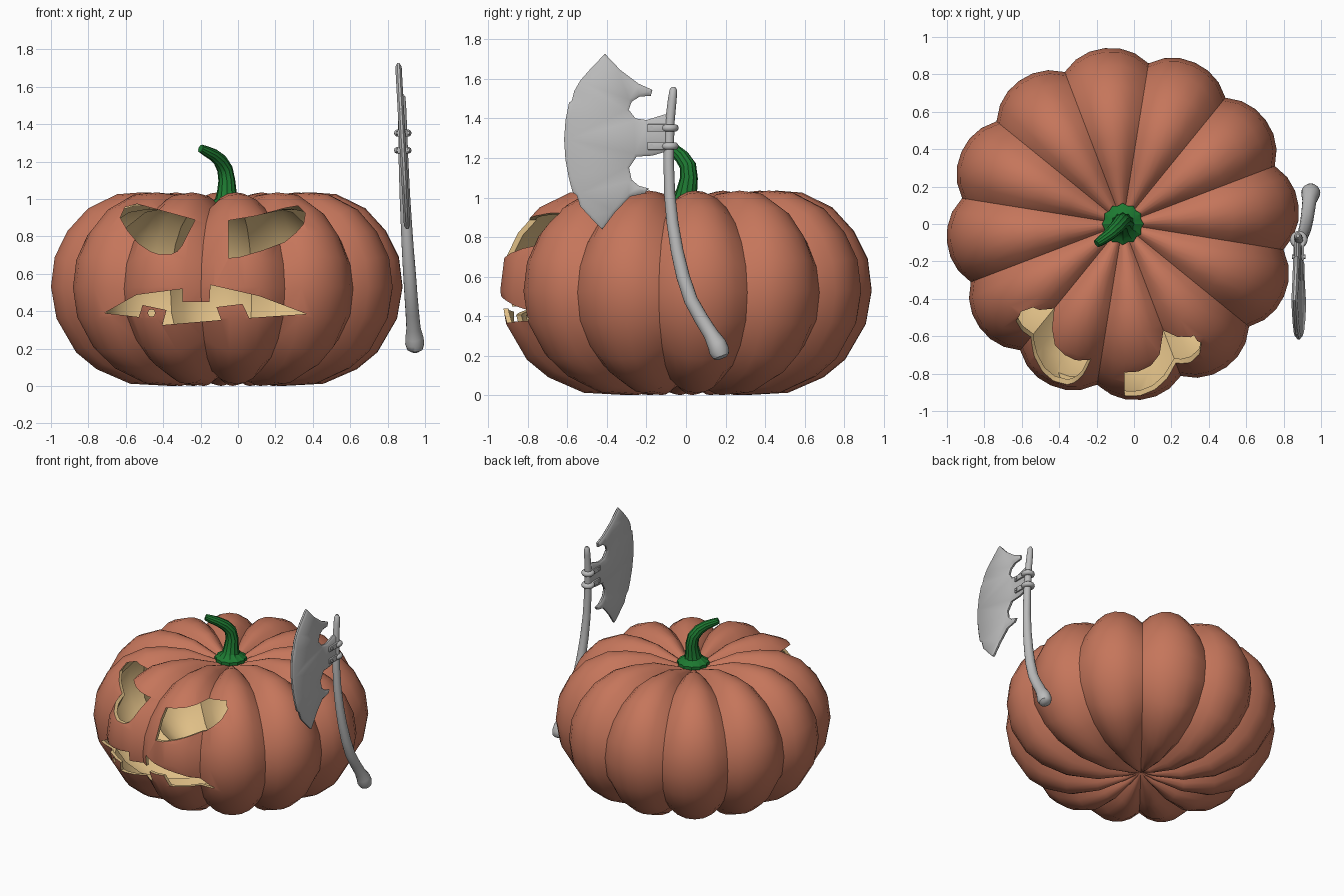
import bpy, bmesh, math
from mathutils import Vector

if "Cube" in bpy.data.objects:
    bpy.data.objects.remove(bpy.data.objects["Cube"])


def material(name, rgb):
    m = bpy.data.materials.new(name)
    m.diffuse_color = (*rgb, 1)
    m.use_nodes = True
    m.node_tree.nodes["Principled BSDF"].inputs["Base Color"].default_value = m.diffuse_color
    return m


ORANGE = material("pumpkin_orange", (0.56, 0.18, 0.105))
TAN = material("flesh_tan", (0.74, 0.52, 0.24))
GREEN = material("stem_green", (0.012, 0.19, 0.03))
GREY = material("axe_grey", (0.5, 0.5, 0.5))


def add_object(name, bm, mats, angle=35, recalc=True):
    if recalc:
        bmesh.ops.recalc_face_normals(bm, faces=bm.faces)
    me = bpy.data.meshes.new(name)
    bm.to_mesh(me)
    bm.free()
    ob = bpy.data.objects.new(name, me)
    bpy.context.collection.objects.link(ob)
    for m in mats:
        me.materials.append(m)
    smooth(ob, angle)
    return ob


def smooth(ob, angle):
    bpy.ops.object.select_all(action='DESELECT')
    ob.select_set(True)
    bpy.context.view_layer.objects.active = ob
    bpy.ops.object.shade_smooth_by_angle(angle=math.radians(angle))


def bridge(bm, a, b):
    n = len(a)
    for i in range(n):
        bm.faces.new((a[i], a[(i + 1) % n], b[(i + 1) % n], b[i]))


def tube(name, path, mat, sides=16, groove=1.0, angle=40):
    """Tube through (x, y, z, radius) points; odd sides can be pulled in as grooves."""
    bm = bmesh.new()
    pts = [Vector(p[:3]) for p in path]
    rings = []
    for k, p in enumerate(pts):
        d = pts[min(k + 1, len(pts) - 1)] - pts[max(k - 1, 0)]
        q = Vector((0, 0, 1)).rotation_difference(d.normalized())
        ring = []
        for i in range(sides):
            a = 2 * math.pi * i / sides
            r = path[k][3] * (groove if i % 2 else 1)
            ring.append(bm.verts.new(p + q @ Vector((r * math.cos(a), r * math.sin(a), 0))))
        rings.append(ring)
    for a, b in zip(rings, rings[1:]):
        bridge(bm, a, b)
    bm.faces.new(rings[0])
    bm.faces.new(rings[-1])
    return add_object(name, bm, [mat], angle)


# Pumpkin shell: twelve lobes between a ridge profile and a valley profile (r, z)
CX, LOBES, SEG = -0.06, 12, 6
RIDGE = [(.10, .945), (.30, 1.02), (.46, 1.035), (.59, 1.025), (.745, .95), (.855, .83), (.925, .69),
         (.945, .53), (.915, .36), (.81, .18), (.70, .09), (.52, .012), (.30, 0), (.10, .05)]
VALLEY = [(.10, .925), (.30, .965), (.45, .97), (.57, .95), (.70, .87), (.79, .77), (.85, .65),
          (.87, .52), (.85, .38), (.77, .25), (.66, .15), (.50, .08), (.30, .06), (.10, .08)]

bm = bmesh.new()
rings = []
for (r1, z1), (r0, z0) in zip(RIDGE, VALLEY):
    ring = []
    for i in range(LOBES * SEG):
        a = math.radians(20.9) + 2 * math.pi * i / (LOBES * SEG)
        u = abs((i % SEG) / SEG * 2 - 1)
        w = 1 - u ** 2.2
        r, z = r0 + (r1 - r0) * w, z0 + (z1 - z0) * w
        ring.append(bm.verts.new((CX + r * math.cos(a), r * math.sin(a), z)))
    rings.append(ring)
for a, b in zip(rings, rings[1:]):
    bridge(bm, a, b)
for ring, z in ((rings[0], .92), (rings[-1], .09)):
    pole = bm.verts.new((CX, 0, z))
    for i in range(len(ring)):
        bm.faces.new((ring[i], ring[(i + 1) % len(ring)], pole))
bmesh.ops.recalc_face_normals(bm, faces=bm.faces)
bm.normal_update()

# Inner tan surface: the same skin moved inwards and turned over
outer = list(bm.verts)
inner = {v: bm.verts.new(v.co - v.normal * 0.025) for v in outer}
for f in list(bm.faces):
    bm.faces.new([inner[v] for v in reversed(f.verts)]).material_index = 1
pumpkin = add_object("pumpkin", bm, [ORANGE, TAN], recalc=False)

# Carved face: outlines in (x, z), cut through the front wall
LEFT_EYE = [(-.63, .90), (-.605, .955), (-.54, .973), (-.23, .888), (-.30, .75), (-.325, .72),
            (-.356, .706), (-.42, .704), (-.47, .72), (-.53, .76), (-.59, .83)]
RIGHT_EYE = [(-.05, .885), (-.05, .684), (.01, .69), (.13, .725), (.25, .77), (.31, .82), (.35, .866),
             (.36, .925), (.32, .963), (.254, .952), (.10, .91)]
MOUTH = [(-.714, .39), (-.543, .487), (-.297, .519), (-.297, .449), (-.152, .449), (-.147, .54),
         (.115, .48), (.366, .385), (.06, .364), (.024, .439), (-.115, .422), (-.09, .353),
         (-.404, .326), (-.382, .406), (-.51, .433), (-.53, .369)]
HOLE = [(-.4625 + .02 * math.cos(i * math.pi / 4), .39 + .02 * math.sin(i * math.pi / 4)) for i in range(8)]

bm = bmesh.new()
for outline in (LEFT_EYE, RIGHT_EYE, MOUTH, HOLE):
    front = [bm.verts.new((x, -1.2, z)) for x, z in outline]
    back = [bm.verts.new((x, -0.42, z)) for x, z in outline]
    bridge(bm, front, back)
    bm.faces.new(front)
    bm.faces.new(back)
for f in bm.faces:
    f.material_index = 1
cutter = add_object("face_cutter", bm, [ORANGE, TAN])
cutter.hide_render = True
mod = pumpkin.modifiers.new("carve", 'BOOLEAN')
mod.operation, mod.solver, mod.object = 'DIFFERENCE', 'EXACT', cutter
bpy.context.view_layer.objects.active = pumpkin
bpy.ops.object.modifier_apply(modifier="carve")
bpy.data.objects.remove(cutter)
smooth(pumpkin, 35)

# Stem with a ribbed flare at the base
tube("stem", [(-.06, 0, .945, .112), (-.06, 0, .968, .112), (-.06, 0, .985, .085), (-.06, 0, 1.0, .062),
              (-.06, .005, 1.04, .052), (-.06, .015, 1.10, .045), (-.07, .01, 1.16, .042),
              (-.095, -.02, 1.205, .038), (-.13, -.055, 1.235, .033), (-.17, -.085, 1.255, .028),
              (-.20, -.105, 1.27, .022)], GREEN, sides=24, groove=.9, angle=30)

# Axe handle with a rounded knob at the bottom
tube("axe_handle", [(.946, .183, .185, .022), (.946, .178, .197, .042), (.945, .168, .225, .051),
                    (.943, .155, .26, .048), (.938, .125, .31, .038), (.932, .075, .39, .036),
                    (.925, .025, .48, .035), (.917, -.015, .60, .034), (.908, -.045, .73, .032),
                    (.900, -.068, .87, .030), (.892, -.083, 1.02, .028), (.885, -.088, 1.2, .026),
                    (.880, -.082, 1.38, .024), (.877, -.069, 1.5, .022), (.876, -.064, 1.545, .019),
                    (.876, -.063, 1.56, .009)], GREY)


def blade_x(z):
    return .857 + (1.727 - z) * .054


# Axe blade: outline in (y, z) with a few nicks, thin rim and raised middle
BLADE = [(-.41, 1.727), (-.333, 1.646), (-.24, 1.576), (-.17, 1.545), (-.178, 1.515), (-.235, 1.51),
         (-.275, 1.485), (-.29, 1.444), (-.255, 1.40), (-.20, 1.392), (-.11, 1.42), (-.085, 1.42),
         (-.085, 1.23), (-.11, 1.23), (-.17, 1.212), (-.25, 1.207), (-.288, 1.15), (-.275, 1.09),
         (-.24, 1.06), (-.187, 1.045), (-.21, 1.02), (-.283, 1.005), (-.36, .924), (-.424, .838),
         (-.48, .895), (-.535, .955), (-.553, 1.01), (-.575, 1.03), (-.593, 1.10), (-.61, 1.19),
         (-.617, 1.293), (-.61, 1.39), (-.592, 1.48), (-.578, 1.49), (-.565, 1.54), (-.535, 1.592),
         (-.48, 1.655)]
bm = bmesh.new()
sides = [[bm.verts.new((blade_x(z) + s * .006, y, z)) for y, z in BLADE] for s in (-1, 1)]
bridge(bm, *sides)
caps = [bm.faces.new(s) for s in sides]
bmesh.ops.recalc_face_normals(bm, faces=bm.faces)
bmesh.ops.inset_individual(bm, faces=caps, thickness=.014, depth=.011, use_even_offset=True)
bmesh.ops.triangulate(bm, faces=[f for f in bm.faces if len(f.verts) > 4])
add_object("axe_blade", bm, [GREY], 40)

# Two straps binding blade to handle: ring, side plates and bolts
for k, z in enumerate((1.352, 1.26)):
    cx = .881
    bpy.ops.mesh.primitive_torus_add(location=(cx, -.084, z), major_radius=.028, minor_radius=.019,
                                     major_segments=20, minor_segments=10)
    ring = bpy.context.object
    ring.name = f"strap_ring_{k + 1}"
    ring.data.materials.append(GREY)
    smooth(ring, 40)
    bm = bmesh.new()
    for s in (-1, 1):
        cube = bmesh.ops.create_cube(bm, size=1)["verts"]
        for v in cube:
            v.co = Vector((cx + s * .022 + v.co.x * .014, -.145 + v.co.y * .10, z + v.co.z * .038))
    bmesh.ops.bevel(bm, geom=bm.edges[:], offset=.004, segments=2, affect='EDGES', profile=.5)
    add_object(f"strap_plates_{k + 1}", bm, [GREY])
    bpy.ops.mesh.primitive_cylinder_add(vertices=10, radius=.011, depth=.072, location=(cx, -.175, z),
                                        rotation=(0, math.pi / 2, 0))
    bolt = bpy.context.object
    bolt.name = f"strap_bolt_{k + 1}"
    bolt.data.materials.append(GREY)
    smooth(bolt, 40)
